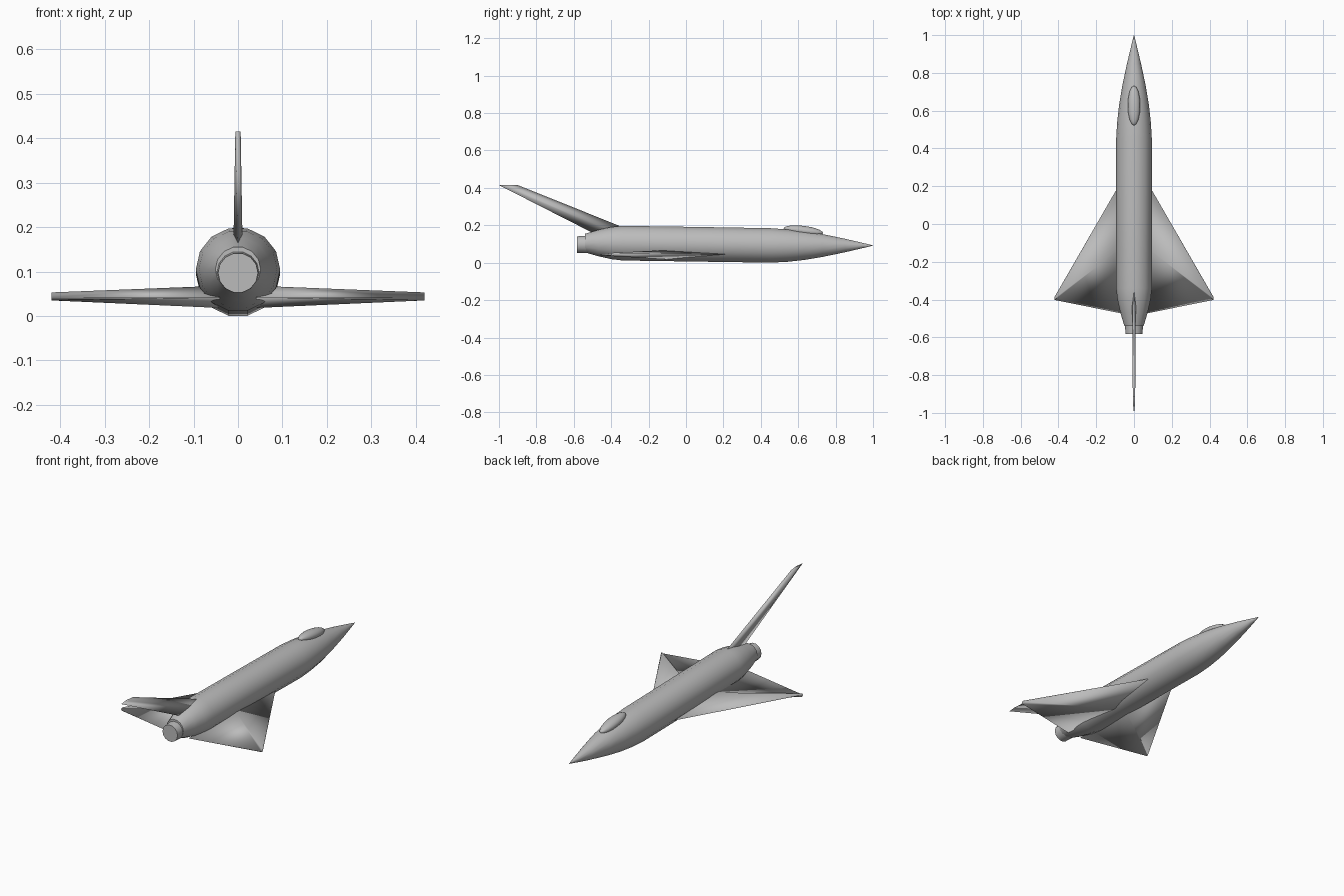
import bpy, bmesh, math

if "Cube" in bpy.data.objects:
    bpy.data.objects.remove(bpy.data.objects["Cube"])

grey = bpy.data.materials.new("plain_grey")
grey.diffuse_color = (0.5, 0.5, 0.5, 1)
grey.use_nodes = True
grey.node_tree.nodes["Principled BSDF"].inputs["Base Color"].default_value = grey.diffuse_color


def loft(name, sections, smooth_angle):
    """Skin a row of equal-length closed sections and cap both ends."""
    bm = bmesh.new()
    rows = [[bm.verts.new(p) for p in s] for s in sections]
    n = len(rows[0])
    for a, b in zip(rows, rows[1:]):
        for i in range(n):
            j = (i + 1) % n
            bm.faces.new((a[i], a[j], b[j], b[i]))
    bm.faces.new(rows[0])
    bm.faces.new(rows[-1])
    bmesh.ops.remove_doubles(bm, verts=bm.verts, dist=0.0002)
    bmesh.ops.recalc_face_normals(bm, faces=bm.faces)
    return finish(name, bm, smooth_angle)


def finish(name, bm, smooth_angle):
    me = bpy.data.meshes.new(name)
    bm.to_mesh(me)
    bm.free()
    me.materials.append(grey)
    ob = bpy.data.objects.new(name, me)
    bpy.context.collection.objects.link(ob)
    bpy.ops.object.select_all(action='DESELECT')
    ob.select_set(True)
    bpy.context.view_layer.objects.active = ob
    if smooth_angle:
        bpy.ops.object.shade_smooth_by_angle(angle=math.radians(smooth_angle))
    else:
        bpy.ops.object.shade_smooth()
    return ob


def ring(y, z, r, n=14):
    """Cross-section circle with a flat facet at top and bottom."""
    return [(r * math.cos(2 * math.pi * i / n), y, z + r * math.sin(2 * math.pi * i / n))
            for i in range(n)]


# Fuselage: pointed nose, straight barrel, tapered tail
loft("fuselage", [ring(*s) for s in (
    (-0.54, 0.105, 0.051), (-0.47, 0.105, 0.072), (-0.40, 0.105, 0.088), (-0.34, 0.1045, 0.095),
    (0.0, 0.0995, 0.095), (0.45, 0.0925, 0.0945), (0.54, 0.0915, 0.089), (0.63, 0.0915, 0.079),
    (0.73, 0.092, 0.0625), (0.85, 0.092, 0.037), (0.94, 0.092, 0.0155), (1.0, 0.092, 0.0008))], 40)

# Exhaust nozzle with a slight rim
loft("exhaust_nozzle", [ring(*s) for s in (
    (-0.582, 0.097, 0.041), (-0.582, 0.097, 0.045), (-0.53, 0.098, 0.048), (-0.50, 0.098, 0.048))], 40)

# Canopy: long ellipsoid tipped nose-down
bm = bmesh.new()
bmesh.ops.create_uvsphere(bm, u_segments=16, v_segments=10, radius=1)
canopy = finish("canopy", bm, 40)
canopy.scale = (0.033, 0.106, 0.026)
canopy.location = (0, 0.627, 0.171)
canopy.rotation_euler = (math.radians(-7), 0, 0)


# Delta wings: diamond section tapering to a small blunt tip
def wing_section(x, front, back, z, half):
    ridge = front + (back - front) * 0.5
    return [(x, front, z + 0.002), (x, ridge, z + half), (x, back, z - 0.002), (x, ridge, z - half)]


for side, label in ((1, "right"), (-1, "left")):
    loft(label + "_wing", [wing_section(side * 0.04, 0.274, -0.479, 0.043, 0.025),
                           wing_section(side * 0.42, -0.385, -0.402, 0.044, 0.009)], 0)


# Swept tail fin: thin diamond section leaning far back
def fin_section(z, front, back, half):
    mid = (front + back) / 2
    return [(0, front, z), (half, mid, z), (0, back, z), (-half, mid, z)]


loft("tail_fin", [fin_section(0.15, -0.238, -0.48, 0.0105),
                  fin_section(0.415, -0.90, -1.0, 0.006)], 0)
